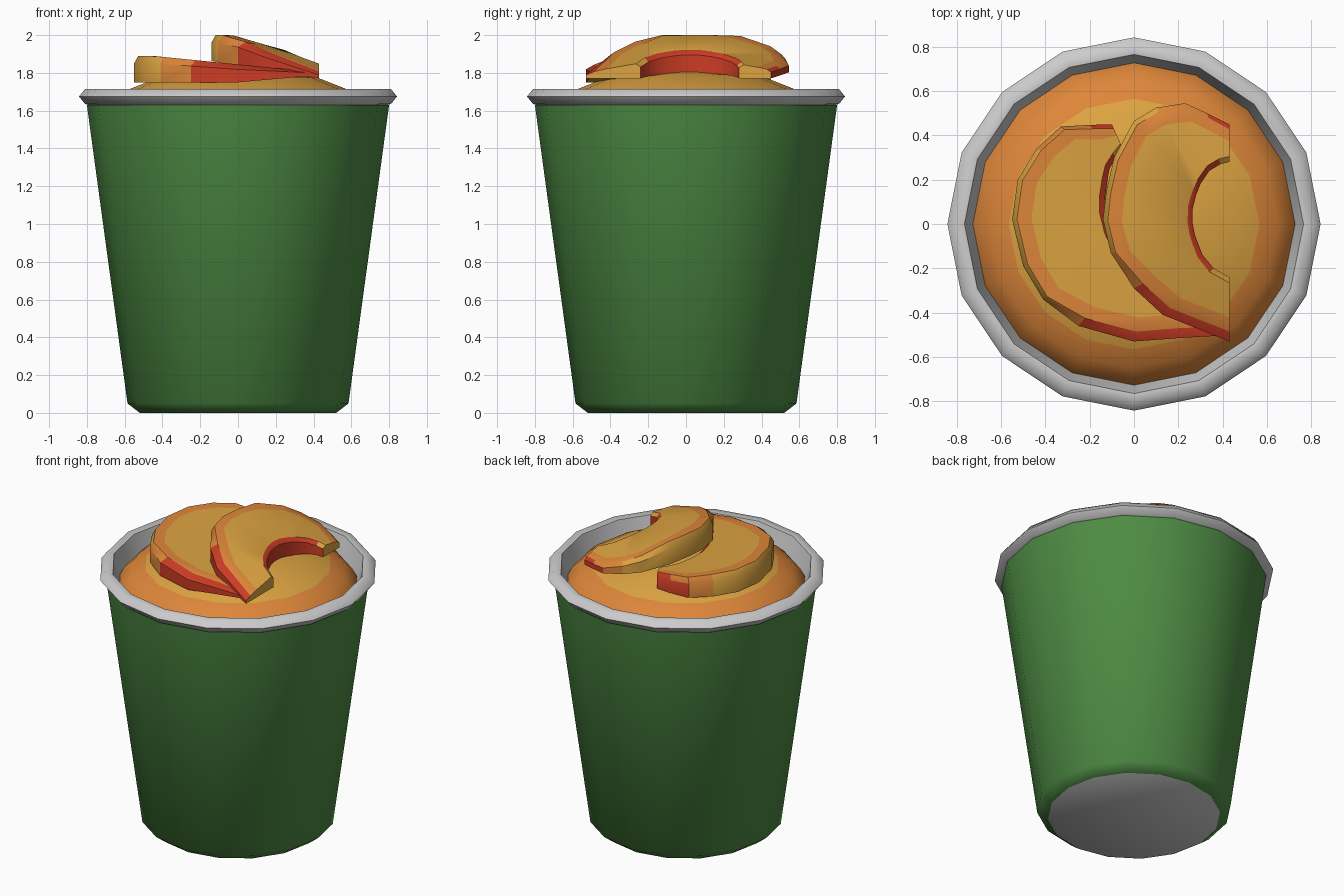
import bpy, bmesh, math
from mathutils import Vector

if "Cube" in bpy.data.objects:
    bpy.data.objects.remove(bpy.data.objects["Cube"])


def material(name, rgb):
    m = bpy.data.materials.new(name)
    m.diffuse_color = (*rgb, 1)
    m.use_nodes = True
    m.node_tree.nodes["Principled BSDF"].inputs["Base Color"].default_value = m.diffuse_color
    return m


GREEN = material("green_paper", (0.076, 0.262, 0.058))
GREY = material("light_grey", (0.60, 0.60, 0.60))
YELLOW = material("peach_yellow", (0.72, 0.37, 0.053))
ORANGE = material("peach_orange", (0.73, 0.24, 0.042))
RED = material("peach_red", (0.60, 0.045, 0.018))


def finish(name, bm, mats, angle=40):
    bmesh.ops.recalc_face_normals(bm, faces=bm.faces)
    me = bpy.data.meshes.new(name)
    bm.to_mesh(me)
    bm.free()
    for m in mats:
        me.materials.append(m)
    ob = bpy.data.objects.new(name, me)
    bpy.context.collection.objects.link(ob)
    bpy.ops.object.select_all(action='DESELECT')
    ob.select_set(True)
    bpy.context.view_layer.objects.active = ob
    bpy.ops.object.shade_smooth_by_angle(angle=math.radians(angle))
    return ob


def lathe(name, profile, mats, bands, sides=16, angle=40):
    """Revolve (radius, z) points; bands gives a material index per profile step."""
    bm = bmesh.new()
    rings = []
    for r, z in profile:
        if r == 0:
            rings.append([bm.verts.new((0, 0, z))] * sides)
        else:
            rings.append([bm.verts.new((r * math.cos(a), r * math.sin(a), z))
                          for a in (2 * math.pi * i / sides for i in range(sides))])
    for lo, hi, mi in zip(rings, rings[1:], bands):
        for i in range(sides):
            j = (i + 1) % sides
            f = bm.faces.new(dict.fromkeys((lo[i], lo[j], hi[j], hi[i])))
            f.material_index = mi
    return finish(name, bm, mats, angle)


# cup with its base
lathe("cup", [(0, 0), (0.52, 0), (0.585, 0.05), (0.80, 1.63)],
      [GREEN, GREY], [1, 0, 0], angle=50)

# rolled rim and inner wall
lathe("rim", [(0.79, 1.63), (0.81, 1.635), (0.842, 1.675), (0.81, 1.715),
              (0.765, 1.71), (0.725, 1.57)], [GREY], [0] * 5, angle=60)

# domed filling, orange outside and yellow in the middle
lathe("filling", [(0.727, 1.58), (0.70, 1.63), (0.65, 1.675), (0.565, 1.718),
                  (0.42, 1.775), (0.22, 1.815), (0, 1.83)],
      [ORANGE, YELLOW], [0, 0, 0, 1, 1, 1])


def fruit_slice(name, outer, inner, top, bottom, red_from):
    """Crescent swept along paired outer and inner edge points."""
    bm = bmesh.new()
    rows = []
    n = len(outer)
    for i, (o, q) in enumerate(zip(outer, inner)):
        o, q = Vector(o), Vector(q)
        inset = 0.022 if i < red_from else 0.045
        d = (q - o).normalized()
        span = (q - o).length
        pts = [o, o, o + d * inset, o + d * min(inset + 0.065, span * 0.45),
               q - d * 0.025, q, q]
        row = []
        for k, p in enumerate(pts):
            zt, zb = top(p.x, p.y), bottom(p.x, p.y)
            if k in (0, 6):
                z = zb
            elif k == 1:
                z = zb + (zt - zb) * 0.72
            else:
                z = zt - (0.02 if k == 5 else 0)
            row.append(bm.verts.new((p.x, p.y, z)))
        rows.append(row)
    # 0 yellow, 1 orange, 2 red
    for i in range(n - 1):
        a, b = rows[i], rows[i + 1]
        if i >= red_from:
            side = (2, 2)
        elif i == 0:
            side = (2, 2)
        elif i == 1:
            side = (2, 1)
        elif i == 2 or i == red_from - 1:
            side = (1, 1)
        else:
            side = (0, 0)
        red_core = 2 if 1 <= i < n - 2 else 0
        for k, mi in enumerate((*side, 1, 0, red_core, 2, 0)):
            j = (k + 1) % 7
            bm.faces.new((a[k], b[k], b[j], a[j])).material_index = mi
    for row in (rows[0], rows[-1]):
        bm.faces.new(row)
    return finish(name, bm, [YELLOW, ORANGE, RED], 35)


# lower slice, on the left
fruit_slice(
    "lower_peach_slice",
    [(-0.10, 0.45), (-0.20, 0.447), (-0.33, 0.44), (-0.44, 0.34), (-0.525, 0.2),
     (-0.55, 0.02), (-0.50, -0.19), (-0.41, -0.34), (-0.25, -0.46), (0, -0.53),
     (0.2, -0.515), (0.37, -0.505)],
    [(-0.05, 0.34), (-0.08, 0.30), (-0.11, 0.25), (-0.12, 0.2), (-0.13, 0.13),
     (-0.13, 0.05), (-0.11, -0.03), (-0.08, -0.1), (-0.02, -0.17), (0.06, -0.22),
     (0.16, -0.27), (0.3, -0.33)],
    lambda x, y: min(1.89, 1.845 - 0.1 * x),
    lambda x, y: 1.75 + max(0, x) * 0.09, 8)

# upper slice, on the right, leaning on the lower one
fruit_slice(
    "upper_peach_slice",
    [(0.43, 0.45), (0.33, 0.50), (0.23, 0.545), (0.10, 0.525), (0, 0.465),
     (-0.09, 0.30), (-0.125, 0.15), (-0.14, 0.02), (-0.105, -0.13), (0, -0.29),
     (0.13, -0.41), (0.43, -0.53)],
    [(0.43, 0.28), (0.39, 0.27), (0.34, 0.24), (0.30, 0.18), (0.28, 0.13),
     (0.265, 0.07), (0.265, 0), (0.275, -0.05), (0.29, -0.09), (0.31, -0.14),
     (0.36, -0.20), (0.43, -0.24)],
    lambda x, y: min(2.0, 1.995 - 0.3 * x - 0.25 * y * y),
    lambda x, y: 1.84 - 0.16 * x, 9)
